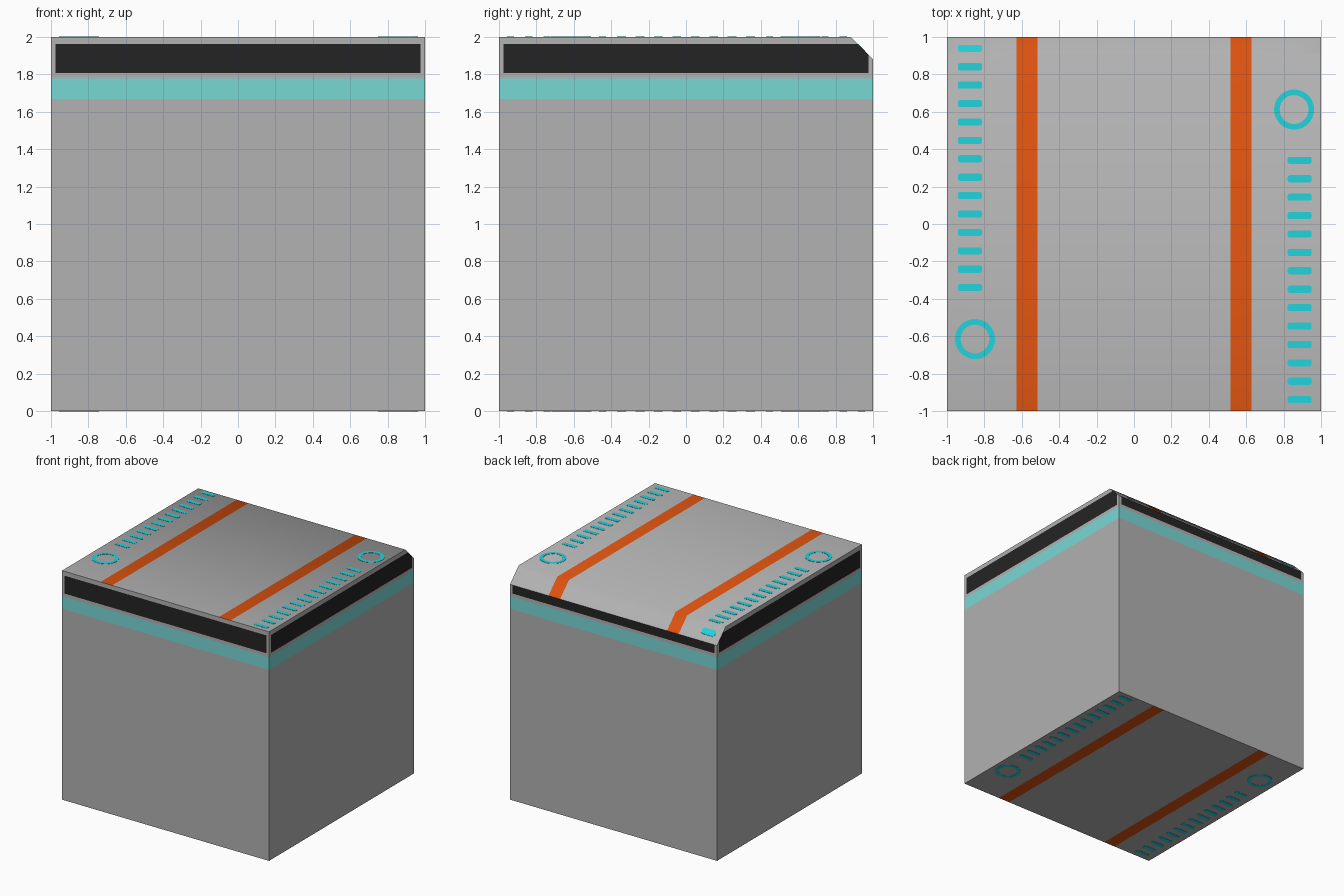
import bpy, bmesh, math
from mathutils import Vector

if "Cube" in bpy.data.objects:
    bpy.data.objects.remove(bpy.data.objects["Cube"])


def material(name, rgb):
    lin = [((c / 255 + 0.055) / 1.055) ** 2.4 if c > 10 else c / 255 / 12.92 for c in rgb]
    m = bpy.data.materials.new(name)
    m.diffuse_color = (*lin, 1)
    m.use_nodes = True
    m.node_tree.nodes["Principled BSDF"].inputs["Base Color"].default_value = m.diffuse_color
    return m


GREY = material("grey", (178, 178, 178))
BLACK = material("black", (36, 36, 36))
TEAL = material("pale_teal", (120, 216, 214))
ORANGE = material("orange", (220, 82, 15))
CYAN = material("cyan", (34, 212, 222))


def finish(bm, name, mats):
    me = bpy.data.meshes.new(name)
    bm.to_mesh(me)
    bm.free()
    for m in mats:
        me.materials.append(m)
    ob = bpy.data.objects.new(name, me)
    bpy.context.collection.objects.link(ob)
    return ob


# Body: side profile with a chamfered top back edge, extruded across x
CH = 0.12
bm = bmesh.new()
profile = [(-1, 0), (1, 0), (1, 2 - CH), (1 - CH, 2), (-1, 2)]
face = bm.faces.new([bm.verts.new((-1, y, z)) for y, z in profile])
ext = bmesh.ops.extrude_face_region(bm, geom=[face])
bmesh.ops.translate(bm, vec=(2, 0, 0),
                    verts=[g for g in ext["geom"] if isinstance(g, bmesh.types.BMVert)])
bmesh.ops.recalc_face_normals(bm, faces=bm.faces[:])


def cut(axis, pos, test):
    """Split the faces whose normal passes the test at axis = pos."""
    bm.normal_update()
    faces = [f for f in bm.faces if test(f.normal)]
    edges = list({e for f in faces for e in f.edges})
    verts = list({v for f in faces for v in f.verts})
    co, no = Vector((0, 0, 0)), Vector((0, 0, 0))
    co[axis], no[axis] = pos, 1
    bmesh.ops.bisect_plane(bm, geom=verts + edges + faces, dist=1e-5, plane_co=co, plane_no=no)


# Band and panel cuts around the walls, stripe cuts on top and bottom
END = 0.975
for z in (1.668, 1.778, 1.806, 1.962):
    cut(2, z, lambda n: abs(n.z) < 0.1)
for s in (-1, 1):
    cut(0, s * END, lambda n: abs(n.y) > 0.9)
    cut(1, s * END, lambda n: abs(n.x) > 0.9)
    for x in (0.516, 0.628):
        cut(0, s * x, lambda n: abs(n.z) > 0.5)

bm.normal_update()
for f in bm.faces:
    c, n = f.calc_center_median(), f.normal
    if abs(n.z) > 0.5:
        f.material_index = 3 if 0.516 < abs(c.x) < 0.628 else 0
        f.smooth = n.z > 0.5          # top flows softly into the chamfer
    else:
        along = abs(c.x) if abs(n.y) > 0.9 else abs(c.y)
        if 1.668 < c.z < 1.778:
            f.material_index = 2
        elif 1.806 < c.z < 1.962 and along < END:
            f.material_index = 1
finish(bm, "body", [GREY, BLACK, TEAL, ORANGE])

# Painted marks: thin plates laid on the top (following the chamfer) or the bottom
H = 0.002


def place(x, y, h, top):
    if top:
        return (x, y, 2 - max(0, y - (1 - CH)) + h)
    return (x, -y, -h)


def add_tick(bm, cx, cy, top):
    hw, hh, c = 0.064, 0.019, 0.010
    quarter = [(hw, hh - c), (hw - c * 0.3, hh - c * 0.3), (hw - c, hh)]
    pts = quarter + [(-x, y) for x, y in reversed(quarter)]
    pts += [(-x, -y) for x, y in pts]
    lo, hi = [[bm.verts.new(place(cx + x, cy + y, h, top)) for x, y in pts] for h in (-H, H)]
    bm.faces.new(lo)
    bm.faces.new(hi)
    for i in range(len(pts)):
        j = (i + 1) % len(pts)
        bm.faces.new((lo[i], lo[j], hi[j], hi[i]))


def add_ring(bm, cx, cy, top, n=40):
    section = [(0.077, -H), (0.107, -H), (0.107, H), (0.077, H)]
    loops = [[bm.verts.new(place(cx + r * math.cos(math.tau * i / n),
                                 cy + r * math.sin(math.tau * i / n), h, top))
              for r, h in section] for i in range(n)]
    for i in range(n):
        a, b = loops[i], loops[(i + 1) % n]
        for k in range(4):
            m = (k + 1) % 4
            bm.faces.new((a[k], b[k], b[m], a[m]))


for label, top in (("top", True), ("bottom", False)):
    ticks, rings = bmesh.new(), bmesh.new()
    for i in range(14):
        y = 0.939 - i * 0.0984
        add_tick(ticks, -0.877, y, top)
        add_tick(ticks, 0.886, -y, top)
    add_ring(rings, -0.85, -0.615, top)
    add_ring(rings, 0.856, 0.612, top)
    for b, part in ((ticks, "ticks"), (rings, "rings")):
        bmesh.ops.recalc_face_normals(b, faces=b.faces[:])
        finish(b, f"{label}_{part}", [CYAN])
